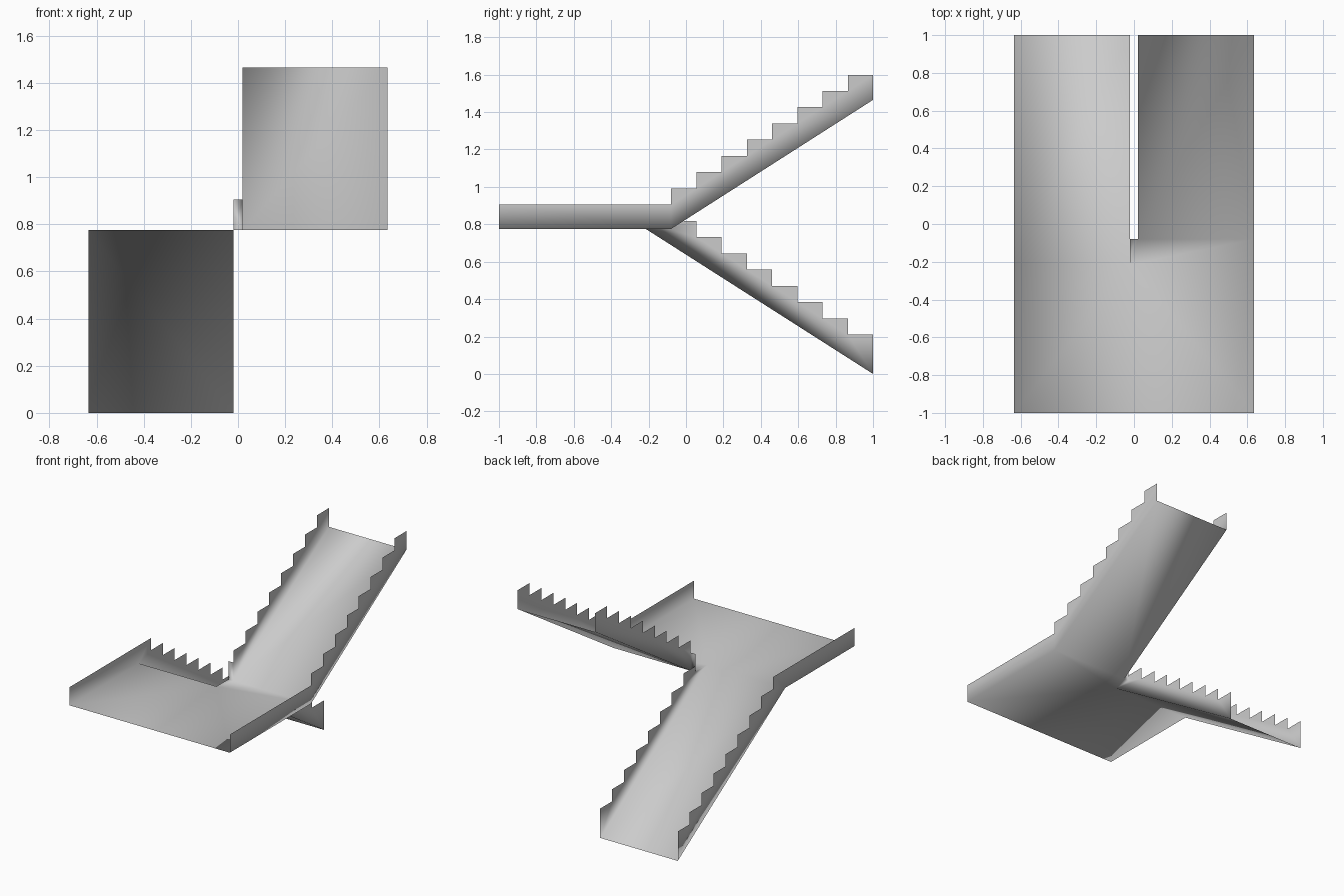
import bpy, bmesh

if "Cube" in bpy.data.objects:
    bpy.data.objects.remove(bpy.data.objects["Cube"])

W, G = 0.635, 0.02             # outer half width, half of the well gap
Y0, GO, RISE = -0.08, 0.135, 0.0868
ZB, ZT = 0.775, 0.905          # landing underside and top
YL = -0.215                    # where the lower soffit meets the landing
N = 8
YE = Y0 + N * GO               # far end of both flights
Z_UP, Z_LOW = 1.465, 0.0       # soffit heights at the far ends


def steps(sign):
    """Saw-tooth top edge from the landing to the far end of a flight."""
    pts = []
    for i in range(N):
        z = ZT + sign * RISE * (i + 1)
        pts += [(Y0 + i * GO, z), (Y0 + (i + 1) * GO, z)]
    return pts


bm = bmesh.new()


def face(pts):
    return bm.faces.new([bm.verts.new(p) for p in pts])


def wall(x, profile):
    face([(x, y, z) for y, z in profile])


# landing slab underside
face([(-W, -1, ZB), (W, -1, ZB), (W, Y0, ZB), (G, Y0, ZB),
      (-G, Y0, ZB), (-G, YL, ZB), (-W, YL, ZB)])
# sloping soffits
face([(G, Y0, ZB), (W, Y0, ZB), (W, YE, Z_UP), (G, YE, Z_UP)])
face([(-W, YL, ZB), (-G, YL, ZB), (-G, YE, Z_LOW), (-W, YE, Z_LOW)])

# upper flight side walls (outer one runs along the landing)
up = steps(1)[::-1]
wall(W, [(-1, ZB), (Y0, ZB), (YE, Z_UP)] + up + [(Y0, ZT), (-1, ZT)])
wall(G, [(Y0, ZB), (YE, Z_UP)] + up + [(Y0, ZT)])
# lower flight side walls
low = steps(-1)[::-1]
wall(-W, [(-1, ZB), (YL, ZB), (YE, Z_LOW)] + low + [(Y0, ZT), (-1, ZT)])
wall(-G, [(YL, ZB), (YE, Z_LOW)] + low + [(Y0, ZB)])
# small closing wall of the landing inside the well
face([(-G, Y0, ZB), (G, Y0, ZB), (G, Y0, ZT), (-G, Y0, ZT)])

bmesh.ops.remove_doubles(bm, verts=bm.verts, dist=0.0005)
bmesh.ops.recalc_face_normals(bm, faces=bm.faces)
# concave step profiles are split into clean triangles
bmesh.ops.triangulate(bm, faces=[f for f in bm.faces if len(f.verts) > 4])
for f in bm.faces:
    f.smooth = True

me = bpy.data.meshes.new("stair_shell")
bm.to_mesh(me)
bm.free()
ob = bpy.data.objects.new("stair_shell", me)
bpy.context.collection.objects.link(ob)
